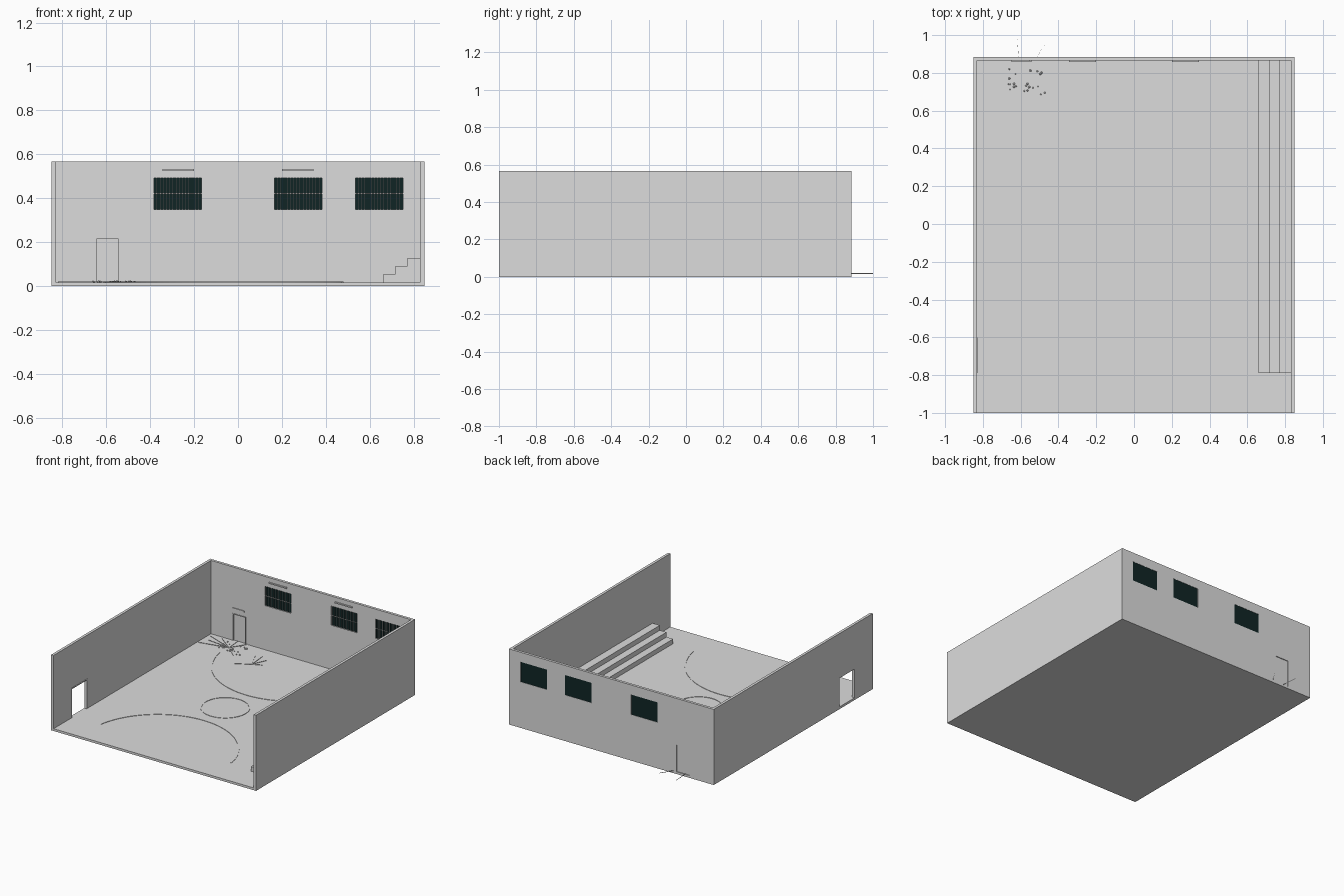
import bpy, bmesh, math, random
from mathutils import Vector

random.seed(4)
cube = bpy.data.objects.get("Cube")
if cube:
    bpy.data.objects.remove(cube, do_unlink=True)


def material(name, rgb):
    m = bpy.data.materials.new(name)
    m.use_nodes = True
    m.diffuse_color = (*rgb, 1)
    m.node_tree.nodes["Principled BSDF"].inputs["Base Color"].default_value = (*rgb, 1)
    return m


PLASTER = material("pale_grey", (0.72, 0.72, 0.72))
GLASS = material("dark_teal", (0.005, 0.0185, 0.0185))

X, FRONT, BACK, TOP = 0.85, -1.0, 0.885, 0.567
T, FLOOR = 0.02, 0.017
INNER = BACK - T


def finish(name, bm, mat=PLASTER):
    bmesh.ops.recalc_face_normals(bm, faces=bm.faces)
    me = bpy.data.meshes.new(name)
    bm.to_mesh(me)
    bm.free()
    me.materials.append(mat)
    ob = bpy.data.objects.new(name, me)
    bpy.context.collection.objects.link(ob)
    return ob


def add_box(bm, lo, hi):
    lo, hi = Vector(lo), Vector(hi)
    verts = bmesh.ops.create_cube(bm, size=1)["verts"]
    for v in verts:
        v.co = (lo + hi) / 2 + v.co * (hi - lo)


def box(name, lo, hi, mat=PLASTER):
    bm = bmesh.new()
    add_box(bm, lo, hi)
    return finish(name, bm, mat)


def cut(ob, lo, hi):
    # Cut a rectangular opening and throw the cutter away
    cutter = box("cutter", lo, hi)
    cutter.hide_render = True
    mod = ob.modifiers.new("opening", 'BOOLEAN')
    mod.operation, mod.solver, mod.object = 'DIFFERENCE', 'EXACT', cutter
    bpy.context.view_layer.objects.active = ob
    bpy.ops.object.modifier_apply(modifier=mod.name)
    bpy.data.objects.remove(cutter, do_unlink=True)


# Floor and three walls
box("floor", (-X, FRONT, 0), (X, BACK, FLOOR))
box("left_wall", (X - T, FRONT, FLOOR), (X, BACK, TOP))
right_wall = box("right_wall", (-X, FRONT, FLOOR), (-X + T, BACK, TOP))
back_wall = box("back_wall", (-X + T, INNER, FLOOR), (X - T, BACK, TOP))

# Open doorway in the side wall
D0, D1, DH = -0.79, -0.6, 0.24
cut(right_wall, (-X - 0.1, D0, 0), (-X + 0.1, D1, DH))
bm = bmesh.new()
for y in (D0, D1 - 0.008):
    add_box(bm, (-X, y, FLOOR), (-X + T + 0.002, y + 0.008, DH))
add_box(bm, (-X, D0, DH - 0.008), (-X + T + 0.002, D1, DH))
finish("doorway_frame", bm)

# Closed door in the back wall, set between frame posts
cut(back_wall, (-0.65, INNER - 0.1, 0), (-0.54, BACK + 0.1, 0.22))
box("back_door", (-0.65, INNER + 0.007, FLOOR), (-0.54, BACK - 0.006, 0.22))
bm = bmesh.new()
for x in (-0.65, -0.545):
    add_box(bm, (x, INNER - 0.004, FLOOR), (x + 0.005, INNER + 0.008, 0.22))
add_box(bm, (-0.65, INNER - 0.004, 0.215), (-0.54, INNER + 0.008, 0.22))
finish("back_door_frame", bm)
box("back_door_lintel", (-0.65, INNER - 0.006, 0.255), (-0.55, INNER, 0.263))

# Windows: dark pane, thin frame, upright bars and one cross bar
Z0, Z1 = 0.345, 0.495
for i, x0 in enumerate((-0.385, 0.165, 0.533)):
    x1 = x0 + 0.22
    cut(back_wall, (x0, INNER - 0.1, Z0), (x1, BACK + 0.1, Z1))
    box(f"window_pane_{i}", (x0, INNER + 0.012, Z0), (x1, BACK - 0.002, Z1), GLASS)
    bm = bmesh.new()
    bars = 15
    for k in range(bars + 1):
        x = x0 + (x1 - x0 - 0.002) * k / bars
        add_box(bm, (x, INNER, Z0), (x + 0.002, INNER + 0.004, Z1))
    for z in (Z0, (Z0 + Z1) / 2, Z1 - 0.003):
        add_box(bm, (x0, INNER, z), (x1, INNER + 0.004, z + 0.003))
    finish(f"window_bars_{i}", bm)

# Slim lintels over two of the windows
for i, x in enumerate((-0.345, 0.2)):
    box(f"window_lintel_{i}", (x, INNER - 0.008, 0.525), (x + 0.145, INNER, 0.534))

# Stepped seating along the side wall
bm = bmesh.new()
for x, z0, z1 in ((0.66, FLOOR, 0.052), (0.715, 0.052, 0.088), (0.77, 0.088, 0.125)):
    add_box(bm, (x, -0.79, z0), (X - T, INNER, z1))
finish("stepped_seating", bm)


# Court lines: flat raised strips swept along arcs
def court_line(name, cy, radius, start, end, steps=48, width=0.008):
    bm = bmesh.new()
    rows = []
    for k in range(steps + 1):
        a = math.radians(start + (end - start) * k / steps)
        row = []
        for r, z in ((-1, FLOOR), (1, FLOOR), (1, FLOOR + 0.003), (-1, FLOOR + 0.003)):
            q = radius + r * width / 2
            row.append(bm.verts.new((-0.067 + q * math.cos(a), cy + q * math.sin(a), z)))
        rows.append(row)
    for a, b in zip(rows, rows[1:]):
        for j in range(4):
            bm.faces.new((a[j], a[(j + 1) % 4], b[(j + 1) % 4], b[j]))
    bmesh.ops.remove_doubles(bm, verts=bm.verts, dist=0.0001)
    finish(name, bm)


court_line("centre_circle", -0.055, 0.165, 0, 360)
court_line("back_arc", 0.746, 0.551, 190, 350)
court_line("front_arc", -0.856, 0.551, 10, 170)


# Dry twigs lying on the floor
def twigs(name, root, tips, width=0.003):
    bm = bmesh.new()
    for tip in tips:
        a, b = Vector((*root, 0)), Vector((*tip, 0))
        side = (b - a).normalized().cross(Vector((0, 0, 1))) * width / 2
        lift = Vector((0, 0, FLOOR - 0.001))
        thick = Vector((0, 0, 0.004))
        low = [a - side + lift, a + side + lift, b + lift]
        f = bm.faces.new([bm.verts.new(p) for p in low])
        top = bmesh.ops.extrude_face_region(bm, geom=[f])["geom"]
        bmesh.ops.translate(bm, vec=thick, verts=[v for v in top if isinstance(v, bmesh.types.BMVert)])
    finish(name, bm)


twigs("large_twigs", (-0.6, 0.75), ((-0.62, 1.0), (-0.46, 0.97), (-0.81, 0.83),
      (-0.79, 0.77), (-0.82, 0.7), (-0.72, 0.84), (-0.5, 0.66)))
twigs("small_twigs", (-0.32, 0.62), ((-0.38, 0.75), (-0.33, 0.76), (-0.27, 0.73),
      (-0.42, 0.56), (-0.25, 0.65)))

# Scattered pebbles
bm = bmesh.new()
for k in range(24):
    made = bmesh.ops.create_icosphere(bm, subdivisions=1, radius=random.uniform(0.003, 0.007))
    spot = (random.uniform(-0.68, -0.45), random.uniform(0.68, 0.83), FLOOR + 0.002)
    bmesh.ops.translate(bm, vec=spot, verts=made["verts"])
finish("pebbles", bm)
